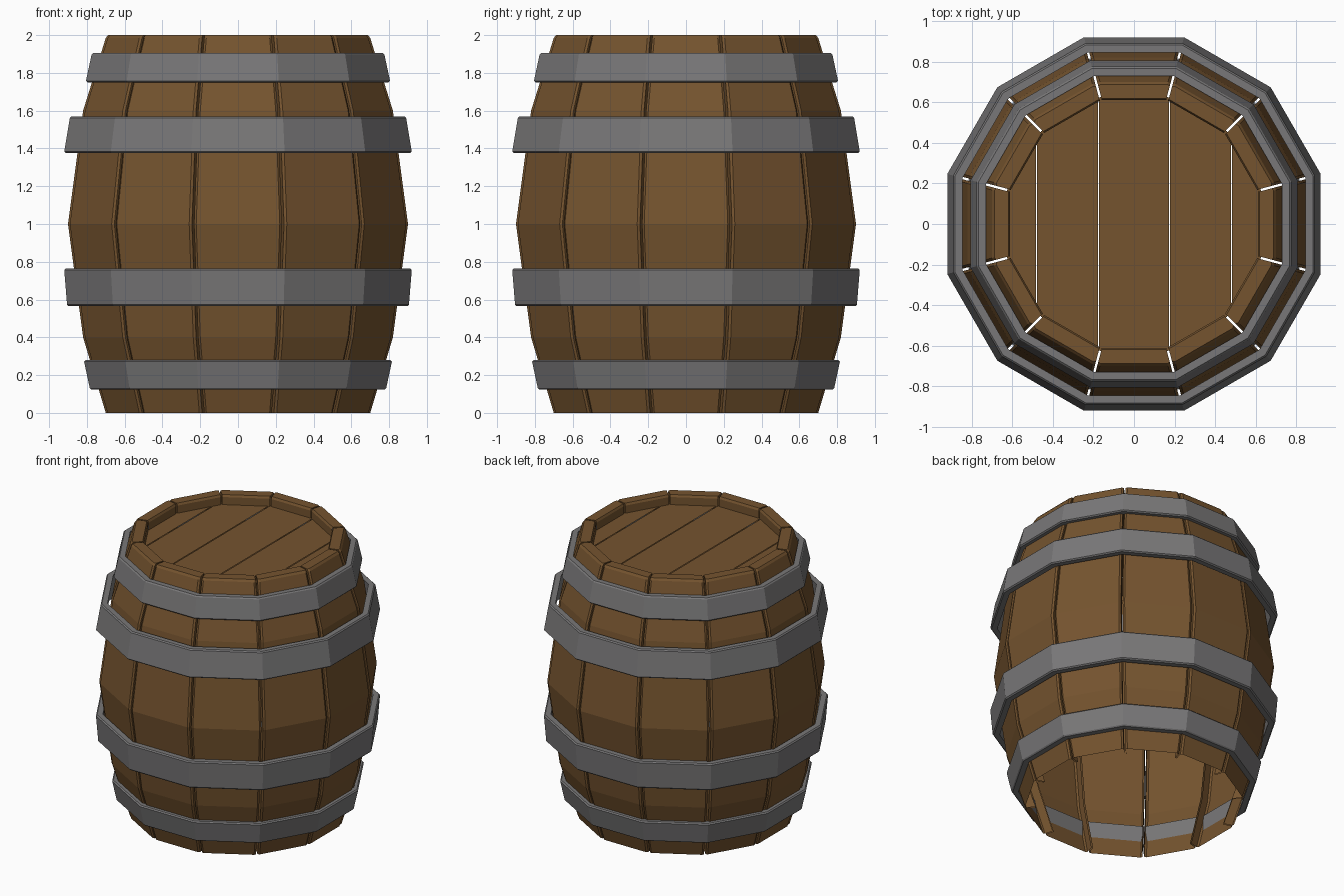
import bpy, bmesh, math
from mathutils import Matrix, Vector

if "Cube" in bpy.data.objects:
    bpy.data.objects.remove(bpy.data.objects["Cube"])

SIDES = 12
T = math.tan(math.pi / SIDES)          # half width of a flat per unit of apothem


def material(name, rgb):
    m = bpy.data.materials.new(name)
    m.diffuse_color = (*rgb, 1)
    m.use_nodes = True
    m.node_tree.nodes["Principled BSDF"].inputs["Base Color"].default_value = m.diffuse_color
    return m


wood = material("brown wood", (0.178, 0.088, 0.028))
iron = material("grey iron", (0.19, 0.186, 0.188))


def add_object(name, bm, mat):
    me = bpy.data.meshes.new(name)
    bm.to_mesh(me)
    bm.free()
    me.materials.append(mat)
    ob = bpy.data.objects.new(name, me)
    bpy.context.collection.objects.link(ob)
    return ob


# Staves: bent outer plate with chamfered edges, side flanges and a top rim, open inside
PROFILE = [(0.0, 0.70), (0.40, 0.82), (1.0, 0.90), (1.60, 0.82), (1.985, 0.70), (2.0, 0.688)]
GAP, DEPTH, CH = 0.006, 0.07, 0.014


def section(r):
    ri, rs = r - DEPTH, r - 0.01
    half = [(ri, ri * T - GAP), (rs, rs * T - GAP), (r, r * T - GAP - CH)]
    return half + [(a, -b) for a, b in reversed(half)]


def stave(i):
    bm = bmesh.new()
    rows = [[bm.verts.new((x, y, z)) for x, y in section(r)] for z, r in PROFILE]
    for a, b in zip(rows, rows[1:]):
        for k in range(5):
            bm.faces.new((a[k + 1], a[k], b[k], b[k + 1]))
    top = rows[-1]
    bm.faces.new(top[::-1])
    # short inner face running down behind the lid, with a small bevel at its top
    prev = (top[0], top[-1])
    for dx, z in ((-0.008, 1.985), (-0.008, 1.89)):
        low = [bm.verts.new((v.co.x, v.co.y, z)) for v in (top[0], top[-1])]
        for v in low:
            v.co.x += dx
        bm.faces.new((prev[0], prev[1], low[1], low[0]))
        prev = low
    bmesh.ops.recalc_face_normals(bm, faces=bm.faces)
    bm.transform(Matrix.Rotation(math.tau * i / SIDES, 4, 'Z'))
    add_object(f"stave_{i + 1}", bm, wood)


for i in range(SIDES):
    stave(i)


# Hoops: twelve sided bands with a slanted, lightly chamfered section
def hoop(name, z0, r0, z1, r1, thick=0.045, c=0.008):
    sec = [(r0 - thick, z0), (r0 - c, z0), (r0, z0 + c), (r1, z1 - c), (r1 - c, z1), (r1 - thick, z1)]
    bm = bmesh.new()
    rings = []
    for i in range(SIDES):
        a = math.tau * (i + 0.5) / SIDES
        k = 1 / math.cos(math.pi / SIDES)
        rings.append([bm.verts.new((r * k * math.cos(a), r * k * math.sin(a), z)) for r, z in sec])
    for i in range(SIDES):
        a, b = rings[i], rings[(i + 1) % SIDES]
        for j in range(len(sec)):
            n = (j + 1) % len(sec)
            bm.faces.new((a[j], b[j], b[n], a[n]))
    bmesh.ops.recalc_face_normals(bm, faces=bm.faces)
    add_object(name, bm, iron)


hoop("bottom_hoop", 0.125, 0.785, 0.28, 0.815)
hoop("lower_middle_hoop", 0.565, 0.905, 0.765, 0.92)
hoop("upper_middle_hoop", 1.375, 0.92, 1.57, 0.89)
hoop("top_hoop", 1.75, 0.805, 1.905, 0.775)

# Lid: five boards cut from a twelve sided plate, with fine gaps between them
CUTS = [-0.66, -0.48, -0.175, 0.175, 0.48, 0.66]
for i, (x0, x1) in enumerate(zip(CUTS, CUTS[1:])):
    bm = bmesh.new()
    R = 0.625 / math.cos(math.pi / SIDES)
    bm.faces.new([bm.verts.new((R * math.cos(math.tau * (k + 0.5) / SIDES),
                                R * math.sin(math.tau * (k + 0.5) / SIDES), 1.93))
                  for k in range(SIDES)])
    for x, n in ((x0 + 0.003, -1), (x1 - 0.003, 1)):
        bmesh.ops.bisect_plane(bm, geom=bm.verts[:] + bm.edges[:] + bm.faces[:],
                               plane_co=Vector((x, 0, 0)), plane_no=Vector((n, 0, 0)),
                               clear_outer=True)
    add_object(f"lid_board_{i + 1}", bm, wood)
